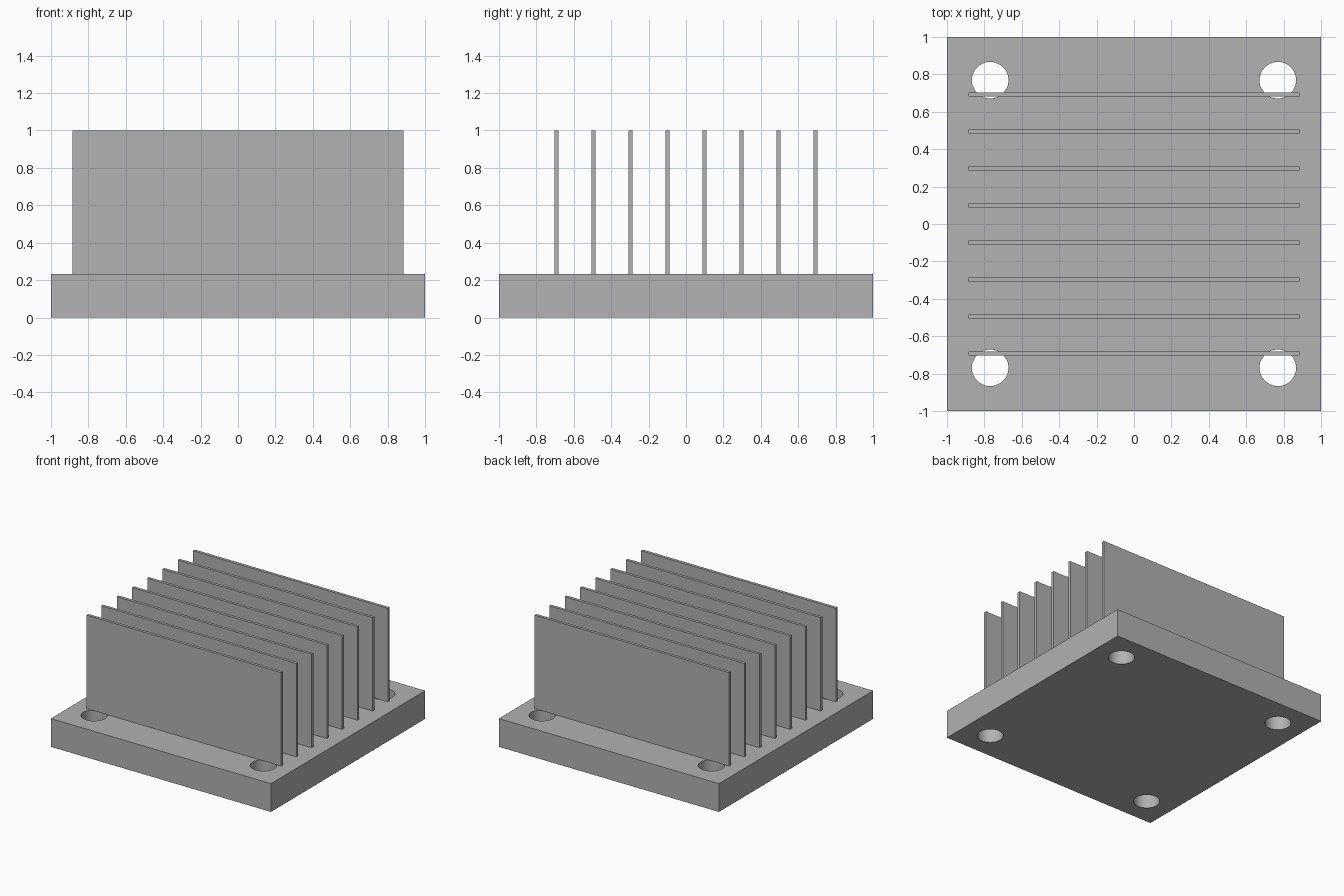
import bpy
import math

if "Cube" in bpy.data.objects:
    bpy.data.objects.remove(bpy.data.objects["Cube"], do_unlink=True)

BASE_HEIGHT = 0.232
TOP = 1.0
HOLE_OFFSET = 0.769
HOLE_RADIUS = 0.098
FIN_COUNT = 8
FIN_PITCH = 0.1977
FIN_SIZE_X = 1.77
FIN_THICKNESS = 0.023

# Bare metal grey
metal = bpy.data.materials.new("metal_grey")
metal.use_nodes = True
colour = (0.445, 0.445, 0.445, 1)
metal.diffuse_color = colour
metal.node_tree.nodes["Principled BSDF"].inputs["Base Color"].default_value = colour


def box(name, size, centre):
    bpy.ops.mesh.primitive_cube_add(size=1, location=centre)
    obj = bpy.context.object
    obj.name = name
    obj.scale = size
    bpy.ops.object.transform_apply(location=False, rotation=False, scale=True)
    obj.data.materials.append(metal)
    return obj


# Base plate
base = box("base_plate", (2, 2, BASE_HEIGHT), (0, 0, BASE_HEIGHT / 2))

# Mounting holes drilled through the four corners
for sx in (-1, 1):
    for sy in (-1, 1):
        bpy.ops.mesh.primitive_cylinder_add(
            vertices=64, radius=HOLE_RADIUS, depth=1,
            location=(sx * HOLE_OFFSET, sy * HOLE_OFFSET, BASE_HEIGHT / 2))
        cutter = bpy.context.object
        cutter.name = "hole_cutter"
        cutter.hide_render = True
        cutter.data.materials.append(metal)
        drill = base.modifiers.new("mounting_hole", 'BOOLEAN')
        drill.operation = 'DIFFERENCE'
        drill.solver = 'EXACT'
        drill.object = cutter
        bpy.context.view_layer.objects.active = base
        bpy.ops.object.modifier_apply(modifier=drill.name)
        bpy.data.objects.remove(cutter, do_unlink=True)

# Smooth hole walls, sharp plate edges
bpy.ops.object.select_all(action='DESELECT')
base.select_set(True)
bpy.context.view_layer.objects.active = base
bpy.ops.object.shade_smooth_by_angle(angle=math.radians(30))

# Row of thin upright cooling fins
fin_height = TOP - BASE_HEIGHT
for i in range(FIN_COUNT):
    y = (i - (FIN_COUNT - 1) / 2) * FIN_PITCH
    box(f"cooling_fin_{i + 1}", (FIN_SIZE_X, FIN_THICKNESS, fin_height),
        (0, y, BASE_HEIGHT + fin_height / 2))
